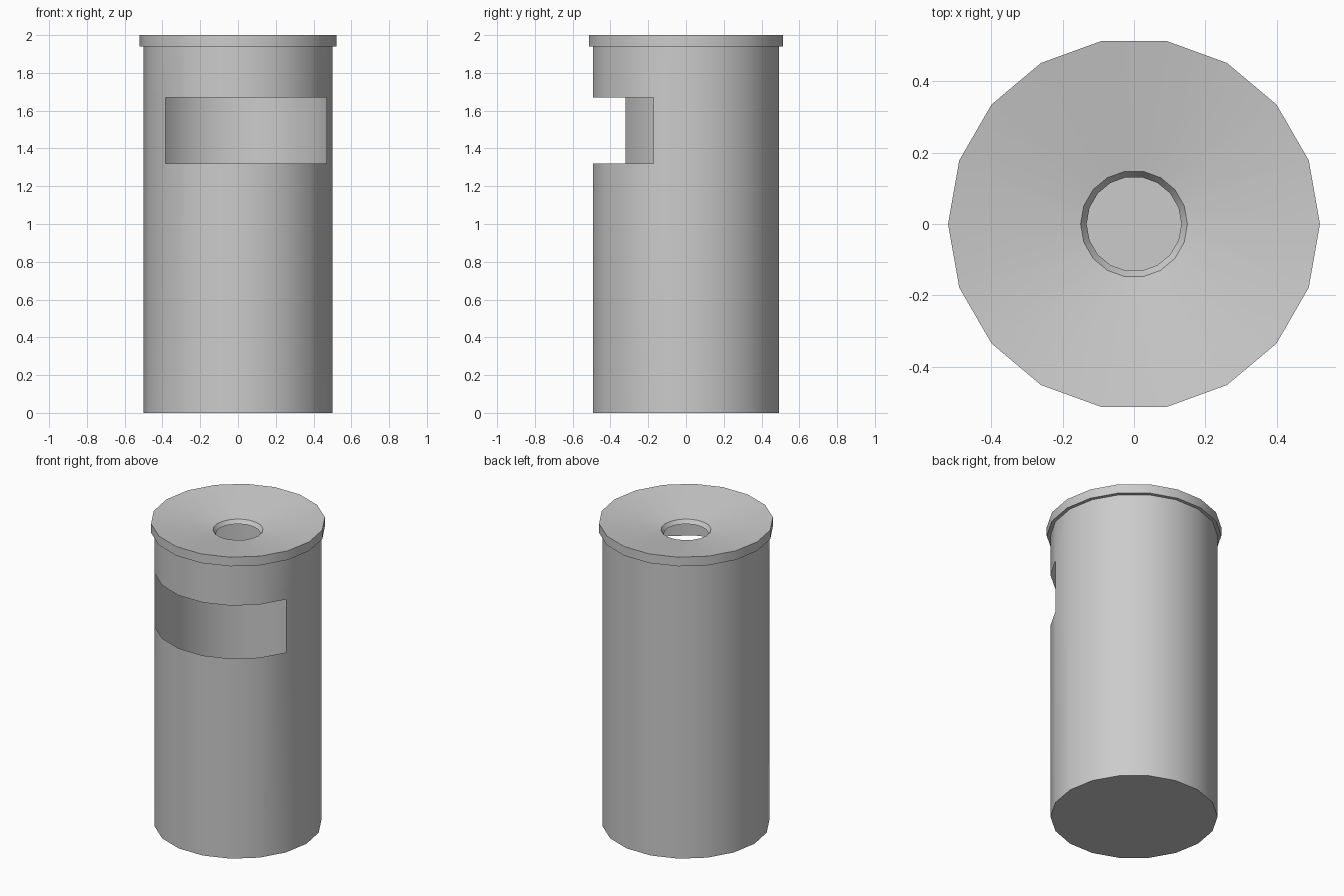
import bpy, bmesh
from math import cos, sin, tau, radians

SIDES = 18

cube = bpy.data.objects.get("Cube")
if cube:
    bpy.data.objects.remove(cube, do_unlink=True)

grey = bpy.data.materials.new("grey metal")
grey.use_nodes = True
colour = (0.6, 0.6, 0.6, 1)
grey.diffuse_color = colour
grey.node_tree.nodes["Principled BSDF"].inputs["Base Color"].default_value = colour


def revolve(name, profile, skip=lambda row, side: False, floor=False):
    """Sheet turned from (radius, z) points; skip leaves panels open."""
    bm = bmesh.new()
    rings = [[bm.verts.new((r * cos(tau * i / SIDES), r * sin(tau * i / SIDES), z))
              for i in range(SIDES)] for r, z in profile]
    for row, (low, high) in enumerate(zip(rings, rings[1:])):
        for i in range(SIDES):
            if not skip(row, i):
                n = (i + 1) % SIDES
                bm.faces.new((low[i], low[n], high[n], high[i]))
    if floor:
        bm.faces.new(rings[0][::-1])
    mesh = bpy.data.meshes.new(name)
    bm.to_mesh(mesh)
    bm.free()
    mesh.materials.append(grey)
    obj = bpy.data.objects.new(name, mesh)
    bpy.context.collection.objects.link(obj)
    bpy.ops.object.select_all(action="DESELECT")
    obj.select_set(True)
    bpy.context.view_layer.objects.active = obj
    bpy.ops.object.shade_smooth_by_angle(angle=radians(30))
    return obj


# Thin body with a wide slot through six front panels
revolve("bin_body", [(0.5, 0), (0.5, 1.32), (0.5, 1.67), (0.5, 1.94)],
        skip=lambda row, side: row == 1 and 11 <= side <= 16, floor=True)

# Overhanging lid, dished towards a bevelled centre hole
revolve("bin_lid", [(0.5, 1.94), (0.522, 1.94), (0.522, 2.0),
                    (0.15, 1.94), (0.133, 1.915)])
